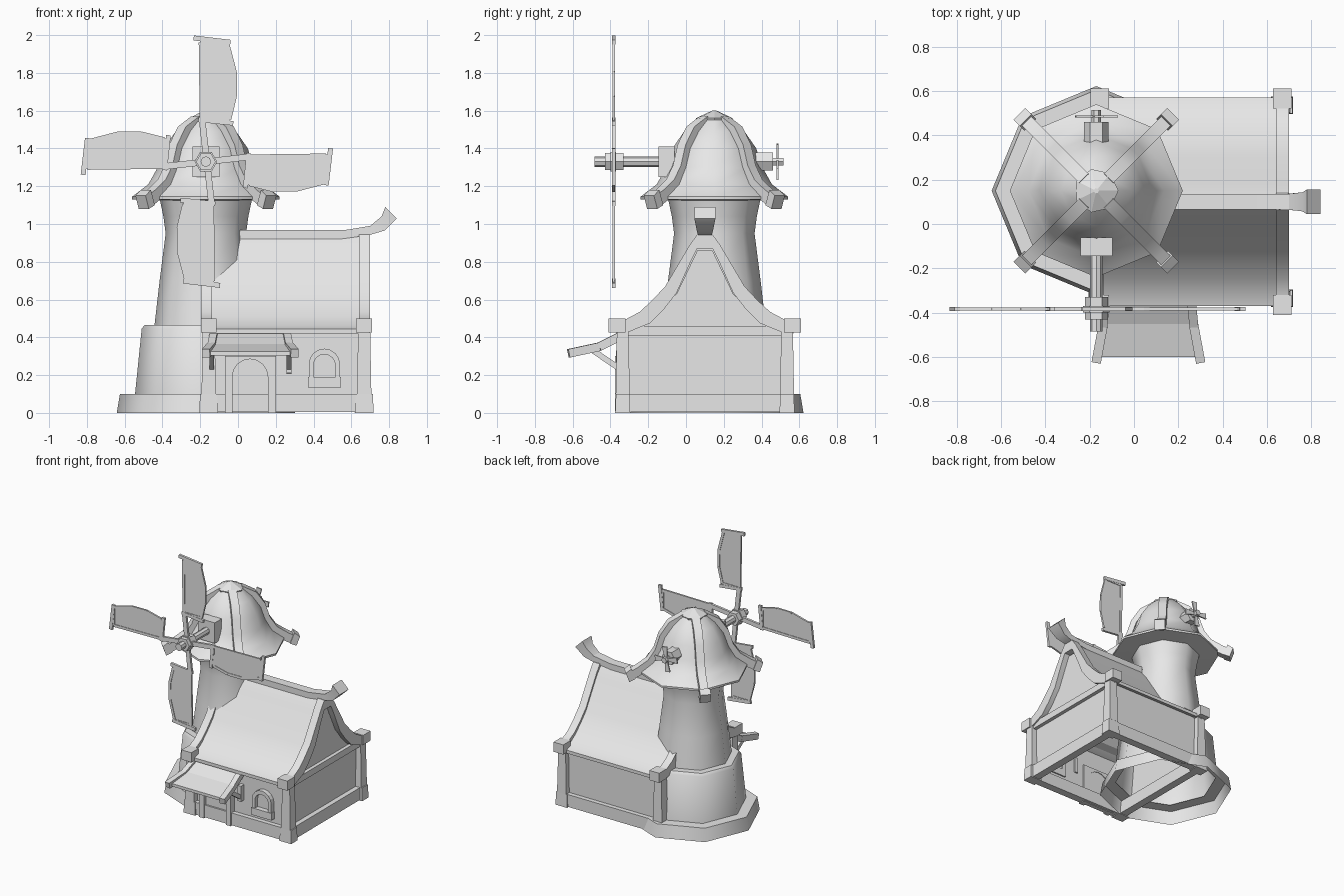
import bpy, bmesh, math
from mathutils import Matrix, Vector

old = bpy.data.objects.get("Cube")
if old:
    bpy.data.objects.remove(old, do_unlink=True)

grey = bpy.data.materials.new("plain_grey")
grey.use_nodes = True
grey.diffuse_color = (0.8, 0.8, 0.8, 1)
grey.node_tree.nodes["Principled BSDF"].inputs["Base Color"].default_value = (0.8, 0.8, 0.8, 1)

TX, TY = -0.17, 0.15      # tower axis
RY = 0.1                  # house ridge line
HUB_Z = 1.33


def build(name, verts, faces, smooth=0, matrix=None):
    bm = bmesh.new()
    vs = [bm.verts.new(v) for v in verts]
    for f in faces:
        bm.faces.new([vs[i] for i in f])
    if matrix:
        bm.transform(matrix)
    bmesh.ops.recalc_face_normals(bm, faces=bm.faces)
    me = bpy.data.meshes.new(name)
    bm.to_mesh(me)
    bm.free()
    me.materials.append(grey)
    ob = bpy.data.objects.new(name, me)
    bpy.context.collection.objects.link(ob)
    if smooth:
        bpy.ops.object.select_all(action='DESELECT')
        ob.select_set(True)
        bpy.context.view_layer.objects.active = ob
        bpy.ops.object.shade_smooth_by_angle(angle=math.radians(smooth))
    return ob


def loft(name, rings, caps=(True, True), skip_last=False, **kw):
    """Join equal rings of points into a skin."""
    n = len(rings[0])
    verts = [p for ring in rings for p in ring]
    faces = []
    for k in range(len(rings) - 1):
        for i in range(n - 1 if skip_last else n):
            j = (i + 1) % n
            faces.append((k * n + i, k * n + j, (k + 1) * n + j, (k + 1) * n + i))
    if caps[0]:
        faces.append(tuple(range(n)))
    if caps[1]:
        faces.append(tuple(range(len(verts) - n, len(verts))))
    return build(name, verts, faces, **kw)


def prism(name, pts, axis, a, b, **kw):
    """Extrude a profile: (y, z) along x, or (x, z) along y."""
    def put(t):
        return [(t, p, z) if axis == 'x' else (p, t, z) for p, z in pts]
    return loft(name, [put(a), put(b)], **kw)


def box(name, x0, x1, y0, y1, z0, z1, taper=0.0):
    def ring(z, t):
        return [(x0 + t, y0 + t, z), (x1 - t, y0 + t, z), (x1 - t, y1 - t, z), (x0 + t, y1 - t, z)]
    return loft(name, [ring(z0, 0), ring(z1, taper)])


def lathe(name, profile, n, matrix, caps=(False, False), smooth=50):
    rings = [[(r * math.cos(math.tau * i / n), r * math.sin(math.tau * i / n), z)
              for i in range(n)] for r, z in profile]
    return loft(name, rings, caps, smooth=smooth, matrix=matrix)


def bar(name, p, q, w, h):
    p, q = Vector(p), Vector(q)
    m = Matrix.Translation(p) @ (q - p).to_track_quat('Z', 'Y').to_matrix().to_4x4()
    sq = [(-w / 2, -h / 2), (w / 2, -h / 2), (w / 2, h / 2), (-w / 2, h / 2)]
    return loft(name, [[(x, y, z) for x, y in sq] for z in (0, (q - p).length)], matrix=m)


def strip(name, p, q, w, y0, y1, matrix):
    p, q = Vector(p), Vector(q)
    d = (q - p).normalized() * w / 2
    s = Vector((-d.y, d.x))
    return prism(name, [p + s, q + s, q - s, p - s], 'y', y0, y1, matrix=matrix)


def arch(x0, x1, z0, z1, n=8):
    r = (x1 - x0) / 2
    top = [((x0 + x1) / 2 - r * math.cos(math.pi * i / n),
            z1 - r + r * math.sin(math.pi * i / n)) for i in range(n + 1)]
    return [(x0, z0)] + top + [(x1, z0)]


def mirrored(half):
    """Profile given as distance from the ridge, from eave up, both slopes."""
    return [(RY - d, z) for d, z in half] + [(RY + d, z) for d, z in reversed(half)]


# --- tower ---
tower = Matrix.Translation((TX, TY, 0))
lathe("tower_plinth", [(.472, 0), (.455, .1), (.36, .1)], 8, tower)
lathe("tower_wall", [(.375, .1), (.34, .445), (.325, .465), (.272, .465), (.245, .7),
                     (.213, .95), (.225, 1.04), (.245, 1.135)], 8, tower)
dome = [(.24, 1.125), (.39, 1.13), (.39, 1.145), (.305, 1.21), (.255, 1.3),
        (.222, 1.4), (.16, 1.49), (.085, 1.56)]
lathe("dome_roof", dome, 8, tower)
lathe("dome_cap", [(.09, 1.535), (.1, 1.56), (.012, 1.6)], 7, tower, (True, True), 20)

rib = [(.08, 1.57), (.18, 1.515), (.245, 1.42), (.28, 1.31), (.33, 1.235), (.41, 1.18), (.467, 1.15),
       (.44, 1.09), (.38, 1.125), (.29, 1.2), (.24, 1.3), (.21, 1.4), (.15, 1.48), (.07, 1.54)]
for k in range(4):
    turn = tower @ Matrix.Rotation(math.radians(45 + 90 * k), 4, 'Z')
    prism("dome_rib", rib, 'y', -.03, .03, smooth=30, matrix=turn)
    prism("rib_end", [(.42, 1.1), (.45, 1.18), (.49, 1.15), (.465, 1.08)],
          'y', -.038, .038, matrix=turn)

# --- shafts, hub and rear fan ---
def spindle(name, r, y0, y1, n=8):
    m = Matrix.Translation((TX, y0, HUB_Z)) @ Matrix.Rotation(-math.pi / 2, 4, 'X')
    lathe(name, [(r, 0), (r, y1 - y0)], n, m, (True, True), 20)

box("shaft_housing", TX - .072, TX + .072, -.145, -.06, HUB_Z - .08, HUB_Z + .08)
spindle("shaft", .028, -.485, .1)
spindle("sail_hub", .052, -.43, -.33, 6)
spindle("hub_collar", .06, -.4, -.37, 6)
spindle("rear_housing", .055, .3, .46, 6)
spindle("rear_shaft", .022, .46, .515, 6)
for k in range(4):
    m = Matrix.Translation((TX, .485, HUB_Z)) @ Matrix.Rotation(math.radians(90 * k + 8), 4, 'Y')
    prism("fan_blade", [(-.008, 0), (-.022, .095), (.022, .095), (.008, 0)], 'y', -.005, .005, matrix=m)

# --- sails ---
cloth = [(-.032, .215), (-.037, .64), (.11, .64), (.157, .48), (.157, .34), (.122, .215)]
for k in range(4):
    m = Matrix.Translation((TX + .005, -.383, HUB_Z)) @ Matrix.Rotation(math.radians(90 * k), 4, 'Y')
    prism("sail_cloth", cloth, 'y', -.003, .003, matrix=m)
    strip("sail_arm", (0, 0), (-.026, .23), .034, -.009, .009, m)
    for a, b in zip(cloth, cloth[1:] + cloth[:1]):
        mid = Vector((.06, .42))
        a, b = [Vector(p) + (mid - Vector(p)).normalized() * .01 for p in (a, b)]
        strip("sail_frame", a, b, .02, -.007, .007, m)
    strip("sail_tip_bar", (-.07, .655), (.125, .632), .026, -.009, .009, m)
    strip("sail_root_bar", (-.045, .222), (.14, .203), .024, -.009, .009, m)

# --- house walls and sills ---
wall = mirrored([(.43, .02), (.43, .45), (.32, .47), (.15, .63), (.04, .86)])
prism("house_walls", wall, 'x', -.16, .66, skip_last=True)
for s in (-1, 1):
    y = RY + s * .435
    box("long_sill", -.14, .66, y - .03, y + .03, .005, .1)
    for x in (-.155, .668):
        box("post_foot", x - .05, x + .05, y - .04, y + .04, 0, .1, .004)
        box("corner_post", x - .038, x + .038, y - .037, y + .037, .1, .43, .006)
        yc = RY + s * .465
        box("eave_block", x - .042, x + .042, yc - .045, yc + .045, .425, .5)
for x in (-.15, .668):
    box("end_sill", x - .03, x + .03, RY - .43, RY + .43, .005, .1)
    box("gable_beam", x - .02, x + .02, RY - .42, RY + .42, .41, .46)

# --- house roof ---
slope = [(.47, .445), (.42, .46), (.345, .51), (.28, .57), (.21, .645), (.08, .865), (.02, .94)]
under = [(RY + d, z - .025) for d, z in slope] + [(RY - d, z - .025) for d, z in reversed(slope)]
prism("house_roof", mirrored(slope) + under, 'x', -.17, .66, smooth=30)
outer = [(.47, .49), (.42, .495), (.345, .535), (.28, .595), (.21, .67), (.08, .89), (.04, .945)]
inner = [(.47, .43), (.40, .43), (.29, .475), (.22, .545), (.15, .635), (.08, .79), (.04, .87)]
for x in (-.167, .67):
    prism("bargeboard", mirrored(outer) + list(reversed(mirrored(inner))), 'x',
          x - .029, x + .029, smooth=30)

# ridge beam with upturned end: (x, z) below and above
low = [(-.1, .92), (.54, .92), (.69, .94), (.775, .965), (.84, 1.03)]
high = [(-.1, .967), (.56, .967), (.7, .99), (.76, 1.04), (.78, 1.09)]
width = [.035, .035, .036, .043, .056]
ridge = [[(a[0], RY - w, a[1]), (a[0], RY + w, a[1]), (b[0], RY + w, b[1]), (b[0], RY - w, b[1])]
         for a, b, w in zip(low, high, width)]
loft("ridge_beam", ridge, smooth=30)

# --- door and window ---
door = [(-.07, 0), (-.07, .3), (.2, .3), (.2, 0)]
prism("door_frame", door + list(reversed(arch(-.03, .158, 0, .285))), 'y', -.375, -.32)
prism("door", arch(-.03, .158, 0, .285), 'y', -.352, -.325)
prism("window_frame", arch(.375, .54, .14, .34) + list(reversed(arch(.4, .515, .14, .31))),
      'y', -.365, -.32)
box("window_sill", .37, .545, -.37, -.32, .135, .19)

# --- porch canopy ---
def canopy_row(x0, x1, y, z):
    return [(x0, y, z), (x1, y, z), (x1, y, z - .022), (x0, y, z - .022)]

loft("canopy", [canopy_row(-.12, .25, -.33, .425), canopy_row(-.13, .26, -.45, .365),
                canopy_row(-.155, .285, -.6, .325)])
for s in (-1, 1):
    cx = .065
    top, mid, end = [(cx + s * d, y, z) for d, y, z in
                     ((.192, -.33, .415), (.205, -.46, .35), (.235, -.622, .315))]
    bar("canopy_rail", top, mid, .04, .045)
    bar("canopy_rail_end", mid, end, .042, .045)
    bar("canopy_brace", (cx + s * .205, -.33, .22), (cx + s * .205, -.5, .335), .024, .03)
    box("brace_pad", cx + s * .205 - .014, cx + s * .205 + .014, -.37, -.32, .21, .33)
